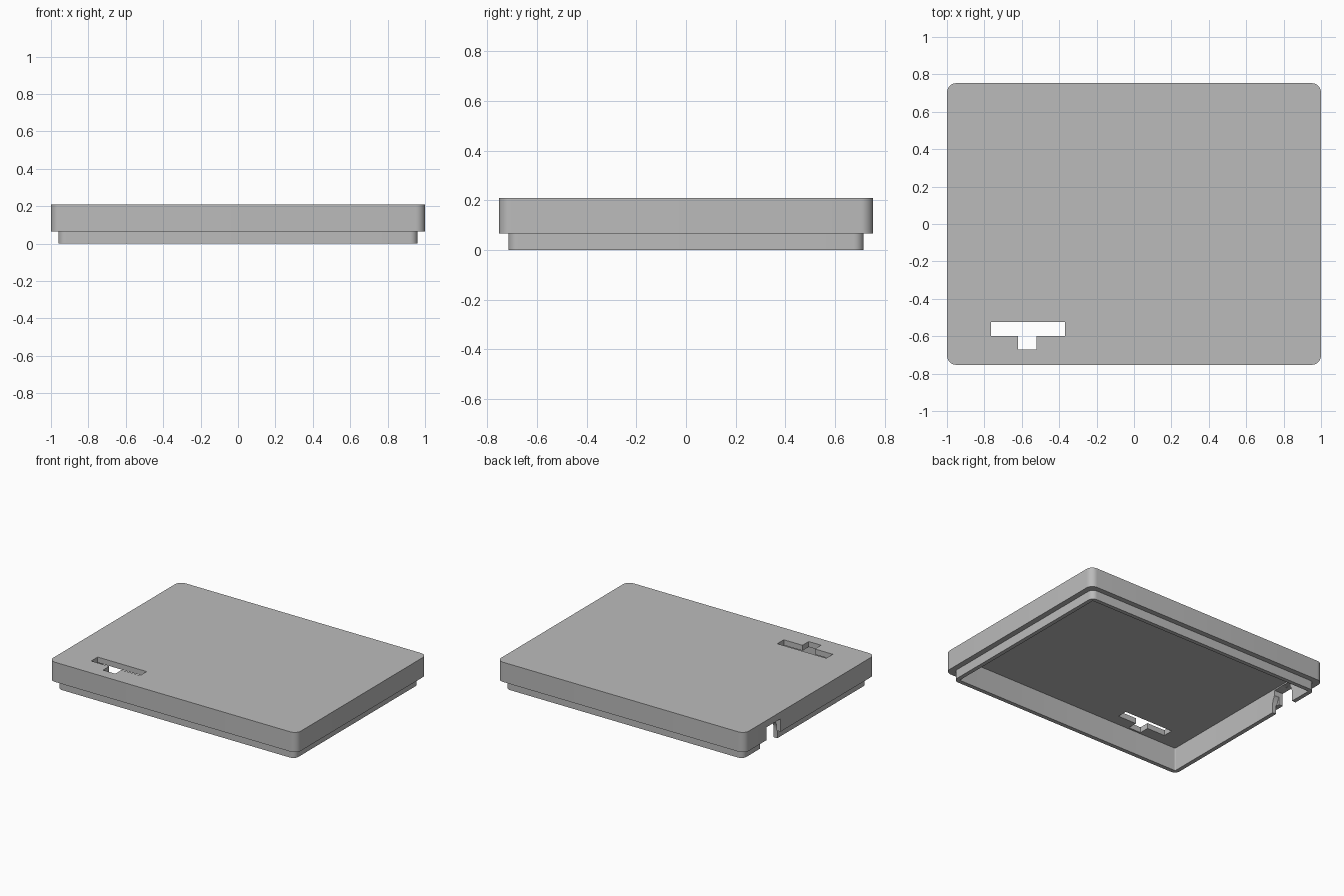
import bpy, bmesh, math

if "Cube" in bpy.data.objects:
    bpy.data.objects.remove(bpy.data.objects["Cube"], do_unlink=True)

grey = bpy.data.materials.new("plastic_grey")
grey.use_nodes = True
colour = (0.5, 0.5, 0.5, 1)
grey.diffuse_color = colour
grey.node_tree.nodes["Principled BSDF"].inputs["Base Color"].default_value = colour

TOP, CEILING, SEAM = 0.21, 0.17, 0.066


def rounded_rect(hx, hy, r, steps=8):
    """Outline of a rectangle with rounded corners, counter-clockwise."""
    points = []
    for k, (sx, sy) in enumerate([(1, 1), (-1, 1), (-1, -1), (1, -1)]):
        for i in range(steps + 1):
            a = math.pi / 2 * (k + i / steps)
            points.append((sx * (hx - r) + r * math.cos(a),
                           sy * (hy - r) + r * math.sin(a)))
    return points


def make_object(name, bm):
    bmesh.ops.recalc_face_normals(bm, faces=bm.faces)
    mesh = bpy.data.meshes.new(name)
    bm.to_mesh(mesh)
    bm.free()
    mesh.materials.append(grey)
    obj = bpy.data.objects.new(name, mesh)
    bpy.context.collection.objects.link(obj)
    return obj


def prism(name, points, offset):
    """Closed solid from a polygon swept along an offset."""
    bm = bmesh.new()
    face = bm.faces.new([bm.verts.new(p) for p in points])
    swept = bmesh.ops.extrude_face_region(bm, geom=[face], use_keep_orig=True)
    verts = [g for g in swept["geom"] if isinstance(g, bmesh.types.BMVert)]
    bmesh.ops.translate(bm, verts=verts, vec=offset)
    return make_object(name, bm)


def cut(target, cutter):
    cutter.hide_render = True
    mod = target.modifiers.new("cut", "BOOLEAN")
    mod.operation = "DIFFERENCE"
    mod.solver = "EXACT"
    mod.object = cutter
    bpy.context.view_layer.objects.active = target
    bpy.ops.object.modifier_apply(modifier=mod.name)
    bpy.data.objects.remove(cutter, do_unlink=True)


# Hollow lid with a stepped lip: outlines from the ceiling, round the rim, to the top
outlines = [
    (0.93, 0.685, 0.006, CEILING),
    (0.93, 0.685, 0.006, 0),
    (0.96, 0.715, 0.04, 0),
    (0.96, 0.715, 0.04, SEAM),
    (1.0, 0.753, 0.05, SEAM),
    (1.0, 0.753, 0.05, TOP),
]
bm = bmesh.new()
rings = [[bm.verts.new((x, y, z)) for x, y in rounded_rect(hx, hy, r)]
         for hx, hy, r, z in outlines]
for a, b in zip(rings, rings[1:]):
    for i in range(len(a)):
        j = (i + 1) % len(a)
        bm.faces.new((a[i], a[j], b[j], b[i]))
bm.faces.new(rings[0])
bm.faces.new(rings[-1])
lid = make_object("lid", bm)

# T-shaped slot through the top
slot = [(-0.765, -0.525), (-0.765, -0.6), (-0.62, -0.6), (-0.62, -0.672),
        (-0.52, -0.672), (-0.52, -0.6), (-0.37, -0.6), (-0.37, -0.525)]
cut(lid, prism("slot_cutter", [(x, y, 0.1) for x, y in slot], (0, 0, 0.2)))

# Cable notch in the right wall: square outside, arched inside
NOTCH_Y, ARCH_R = 0.418, 0.1
half, head = 0.08, 0.16
square = [(-half, -0.1), (half, -0.1), (half, head), (-half, head)]
cut(lid, prism("notch_cutter", [(-1.1, NOTCH_Y + y, z) for y, z in square], (0.2, 0, 0)))

arch = [(-ARCH_R, -0.1), (ARCH_R, -0.1)]
arch += [(ARCH_R * math.cos(math.pi * i / 16), 0.062 + ARCH_R * math.sin(math.pi * i / 16))
         for i in range(17)]
cut(lid, prism("arch_cutter", [(-0.968, NOTCH_Y + y, z) for y, z in arch], (0.1, 0, 0)))

# Smooth corners, sharp edges
bpy.ops.object.select_all(action="DESELECT")
lid.select_set(True)
bpy.context.view_layer.objects.active = lid
bpy.ops.object.shade_smooth_by_angle(angle=math.radians(30))
